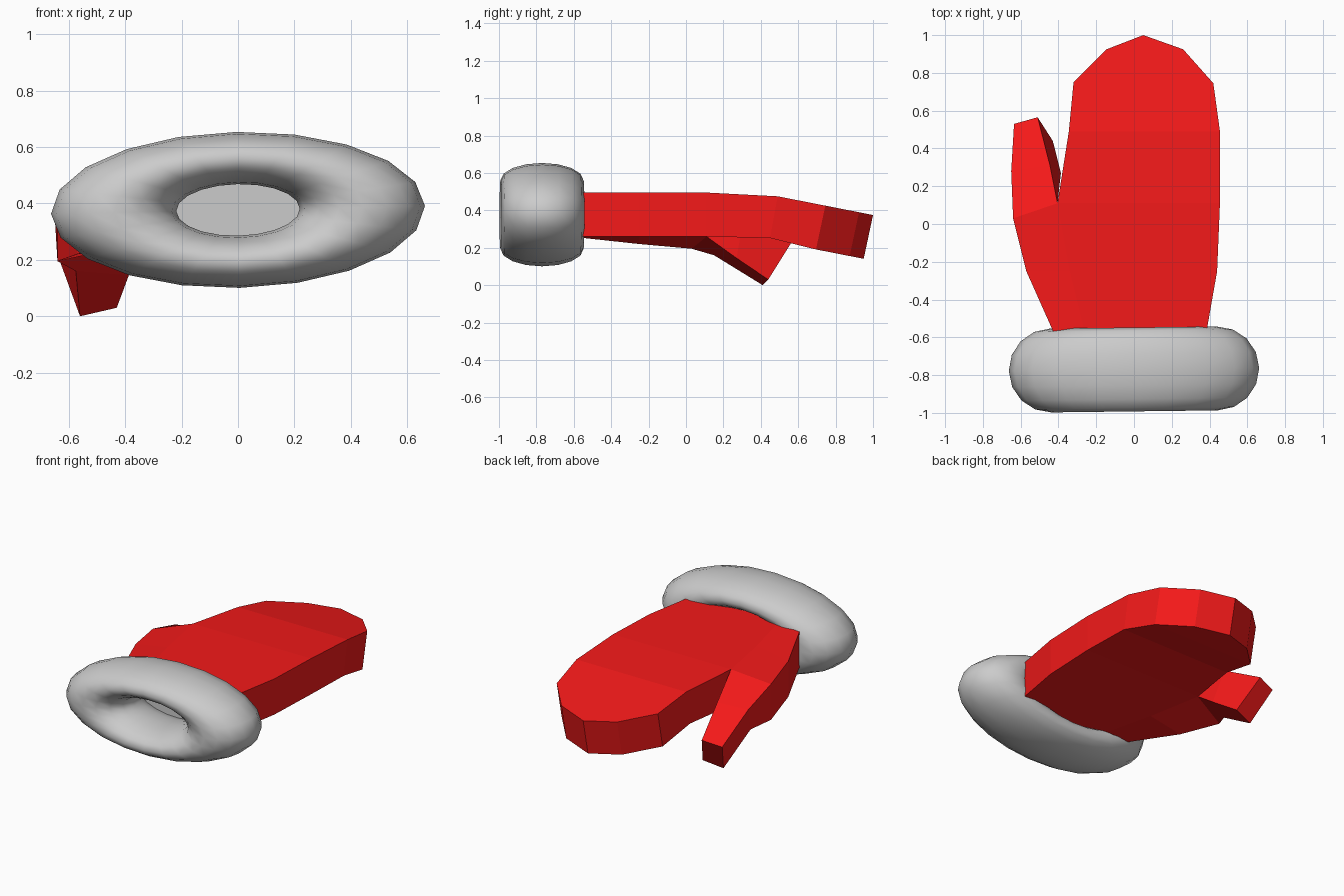
import bpy, bmesh
from math import radians
from mathutils import Matrix

if "Cube" in bpy.data.objects:
    bpy.data.objects.remove(bpy.data.objects["Cube"])


def material(name, colour):
    m = bpy.data.materials.new(name)
    m.diffuse_color = colour
    m.use_nodes = True
    m.node_tree.nodes["Principled BSDF"].inputs["Base Color"].default_value = m.diffuse_color
    return m


# Fluffy cuff: a flattened, very slightly tilted ring
bpy.ops.mesh.primitive_torus_add(major_radius=0.441, minor_radius=0.222,
                                 major_segments=20, minor_segments=16)
cuff = bpy.context.object
cuff.name = "cuff"
cuff.data.transform(Matrix.Translation((0, -0.77, 0.377))
                    @ Matrix.Rotation(radians(0.7), 4, 'Z')
                    @ Matrix.Rotation(radians(-1.2), 4, 'Y')
                    @ Matrix.Diagonal((1, 1, 0.417, 1))
                    @ Matrix.Rotation(radians(90), 4, 'X'))
bpy.ops.object.shade_smooth()

# Mitten body
bm = bmesh.new()


def strip(sections, open_side, open_count):
    """Box strip through sections (TL, TR, BR, BL); one side is left open at first."""
    rings = [[bm.verts.new(p) for p in s] for s in sections]
    for i, (a, b) in enumerate(zip(rings, rings[1:])):
        for k in range(4):
            if k == open_side and i < open_count:
                continue
            j = (k + 1) % 4
            bm.faces.new((a[k], a[j], b[j], b[k]))
    bm.faces.new(rings[0]).material_index = 1
    bm.faces.new(rings[-1])


def pair(x, y, drop=0.0):
    """Top and bottom points of the plate, which bends down towards the fingertips."""
    if y > 0.5:
        return (x, y, 0.475 - (y - 0.49) * 0.196), (x, y - 0.05, 0.241 - (y - 0.49) * 0.196)
    if y > 0.4:
        return (x, y, 0.475), (x, y - 0.04, 0.252)
    return (x, y, 0.495 - drop), (x, y, 0.26 - drop)


def section(left, right):
    (lt, lb), (rt, rb) = pair(*left), pair(*right)
    return lt, rt, rb, lb


# Palm and finger part; the left side is shared with the thumb up to the crotch
palm = [((-0.25, -0.62), (0.375, -0.62)), ((-0.34, -0.25), (0.44, -0.25)),
        ((-0.405, 0.11), (0.455, 0.11)), ((-0.345, 0.49), (0.455, 0.49)),
        ((-0.32, 0.75), (0.42, 0.745)), ((-0.145, 0.925), (0.26, 0.925)),
        ((0.049, 1.0), (0.051, 1.0))]
strip([section(l, r) for l, r in palm], 3, 2)

# Thumb side, bending down and rolling at the tip
thumb = [section((-0.405, -0.62), (-0.25, -0.62)),
         section((-0.57, -0.25, 0.04), (-0.34, -0.25)),
         section((-0.64, 0.03, 0.065), (-0.405, 0.11)),
         ((-0.65, 0.28, 0.36), (-0.445, 0.31, 0.365),
          (-0.387, 0.27, 0.145), (-0.575, 0.15, 0.16)),
         ((-0.635, 0.53, 0.205), (-0.51, 0.565, 0.23),
          (-0.43, 0.44, 0.03), (-0.56, 0.41, 0.0))]
strip(thumb, 1, 2)

bmesh.ops.remove_doubles(bm, verts=bm.verts, dist=0.004)
bmesh.ops.recalc_face_normals(bm, faces=bm.faces)
mesh = bpy.data.meshes.new("mitten")
bm.to_mesh(mesh)
bm.free()
mesh.materials.append(material("red_wool", (0.9, 0.01, 0.01, 1)))
mesh.materials.append(material("grey_lining", (0.8, 0.8, 0.8, 1)))
bpy.context.collection.objects.link(bpy.data.objects.new("mitten", mesh))
